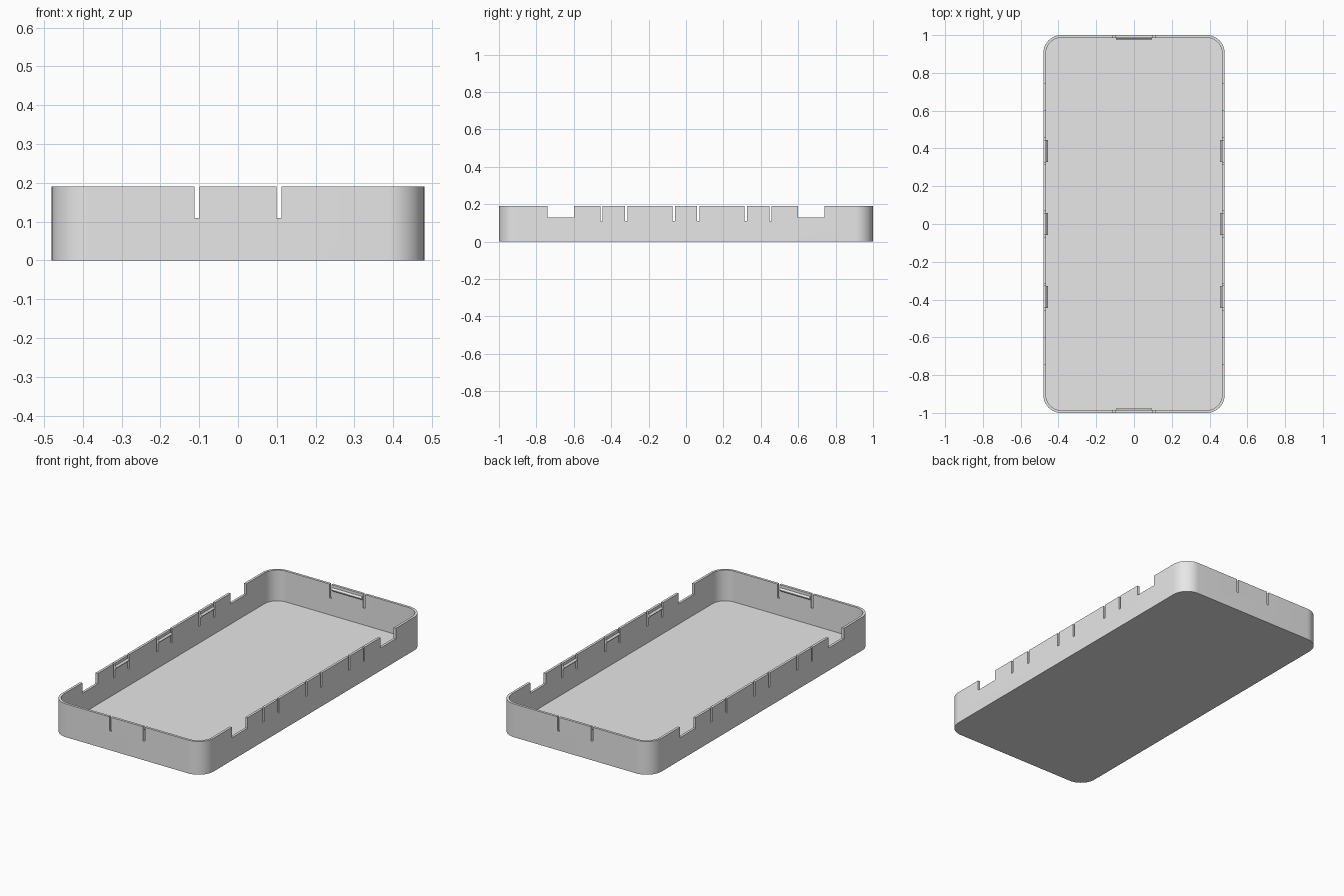
import bpy, bmesh, math

if "Cube" in bpy.data.objects:
    bpy.data.objects.remove(bpy.data.objects["Cube"], do_unlink=True)

WIDTH, LENGTH, HEIGHT = 0.96, 2.0, 0.19
WALL, RADIUS, SLOT = 0.014, 0.095, 0.0125
SLOT_Z, NOTCH_Z = 0.11, 0.13

grey = bpy.data.materials.new("plain grey")
grey.use_nodes = True
colour = (0.8, 0.8, 0.8, 1)
grey.diffuse_color = colour
grey.node_tree.nodes["Principled BSDF"].inputs["Base Color"].default_value = colour


def finish(name, bm):
    bmesh.ops.recalc_face_normals(bm, faces=bm.faces)
    mesh = bpy.data.meshes.new(name)
    bm.to_mesh(mesh)
    bm.free()
    mesh.materials.append(grey)
    obj = bpy.data.objects.new(name, mesh)
    bpy.context.collection.objects.link(obj)
    return obj


def extrude(name, points, vector):
    bm = bmesh.new()
    face = bm.faces.new([bm.verts.new(p) for p in points])
    new = bmesh.ops.extrude_face_region(bm, geom=[face])["geom"]
    verts = [v for v in new if isinstance(v, bmesh.types.BMVert)]
    bmesh.ops.translate(bm, verts=verts, vec=vector)
    return finish(name, bm)


def rounded_block(name, inset, z0, z1, steps=16):
    r = RADIUS - inset
    points = []
    for i, (sx, sy) in enumerate([(1, 1), (-1, 1), (-1, -1), (1, -1)]):
        for k in range(steps + 1):
            a = math.pi / 2 * (i + k / steps)
            points.append((sx * (WIDTH / 2 - RADIUS) + r * math.cos(a),
                           sy * (LENGTH / 2 - RADIUS) + r * math.sin(a), z0))
    return extrude(name, points, (0, 0, z1 - z0))


def box(name, x0, x1, y0, y1, z0, z1):
    points = [(x0, y0, z0), (x1, y0, z0), (x1, y1, z0), (x0, y1, z0)]
    return extrude(name, points, (0, 0, z1 - z0))


# Tray shell with hollow, slots and notches
tray = rounded_block("tray", 0, 0, HEIGHT)
cutters = [rounded_block("hollow_cutter", WALL, WALL, HEIGHT + 0.1)]
for s in (-1, 1):
    x = s * 0.106
    cutters.append(box("end_slot_cutter", x - SLOT / 2, x + SLOT / 2, -2, 2, SLOT_Z, 0.3))
    for y in (0.065, 0.32, 0.452):
        cutters.append(box("side_slot_cutter", -1, 1, s * y - SLOT / 2,
                           s * y + SLOT / 2, SLOT_Z, 0.3))
    cutters.append(box("side_notch_cutter", -1, 1, s * 0.67 - 0.07,
                       s * 0.67 + 0.07, NOTCH_Z, 0.3))
bpy.context.view_layer.objects.active = tray
for cutter in cutters:
    mod = tray.modifiers.new("cut", "BOOLEAN")
    mod.operation, mod.solver, mod.object = "DIFFERENCE", "EXACT", cutter
    bpy.ops.object.modifier_apply(modifier=mod.name)
    bpy.data.objects.remove(cutter, do_unlink=True)


# Wedge-shaped snap ridges inside each flexible tab
def snap_ridge(name, wall, centre, length, side, along_y):
    profile = [(wall + 0.003, 0.152), (wall - 0.010, 0.162),
               (wall - 0.010, 0.166), (wall + 0.003, 0.176)]
    start = centre - length / 2
    if along_y:
        return extrude(name, [(side * d, start, z) for d, z in profile], (0, length, 0))
    return extrude(name, [(start, side * d, z) for d, z in profile], (length, 0, 0))


for side, label in ((-1, "right"), (1, "left")):
    for y, place in ((-0.386, "front"), (0, "middle"), (0.386, "back")):
        snap_ridge(f"{label}_{place}_snap_ridge", WIDTH / 2 - WALL, y, 0.117, side, True)
for side, label in ((-1, "front"), (1, "back")):
    snap_ridge(f"{label}_snap_ridge", LENGTH / 2 - WALL, 0, 0.19, side, False)

# Smooth corners, crisp edges
bpy.ops.object.select_all(action="DESELECT")
tray.select_set(True)
bpy.context.view_layer.objects.active = tray
bpy.ops.object.shade_smooth_by_angle(angle=math.radians(30))
